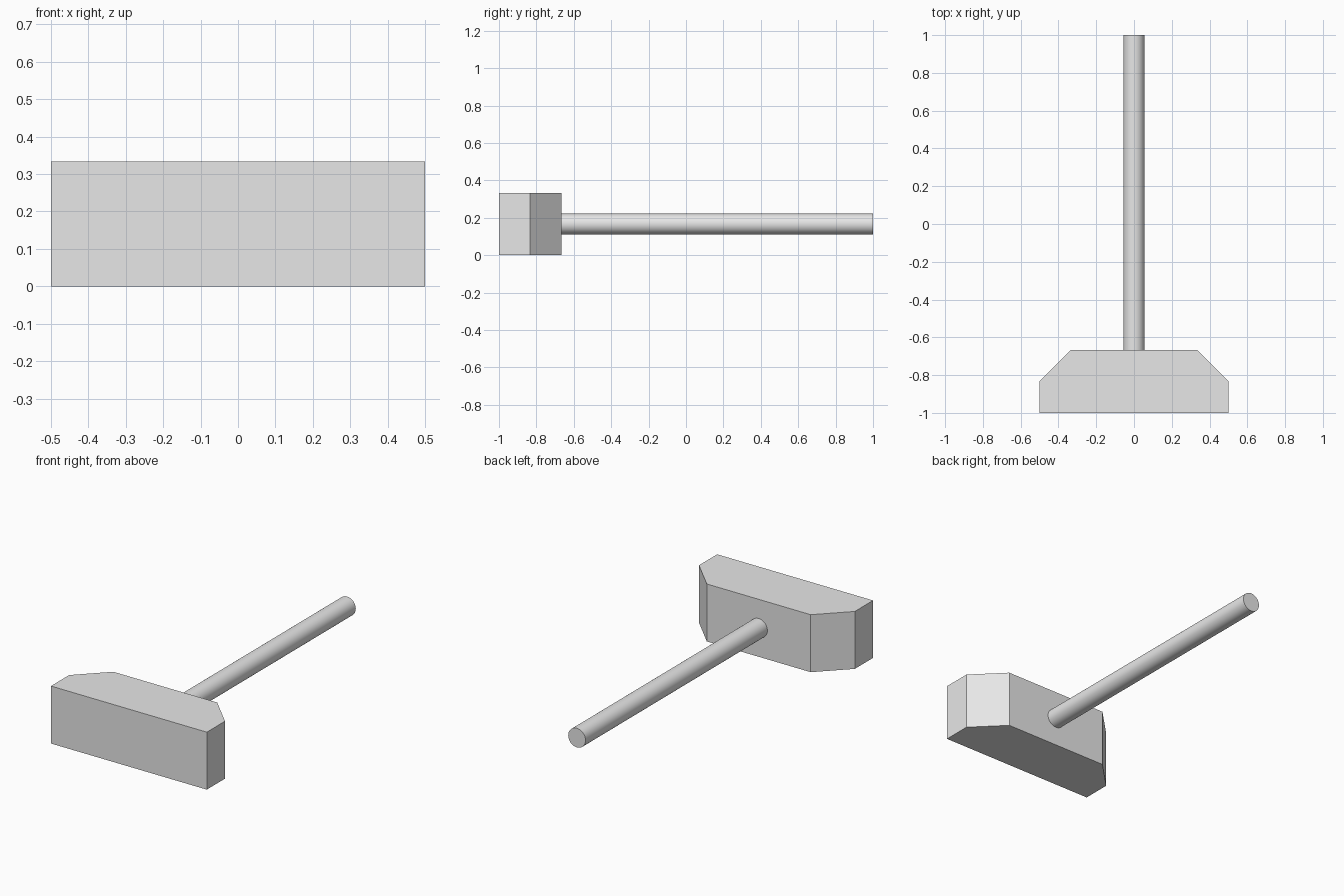
import bpy
import bmesh
import math

cube = bpy.data.objects.get("Cube")
if cube:
    bpy.data.objects.remove(cube, do_unlink=True)

# Single plain grey
grey = bpy.data.materials.new("plain grey")
grey.use_nodes = True
colour = (0.8, 0.8, 0.8, 1)
grey.diffuse_color = colour
for node in grey.node_tree.nodes:
    if node.type == "BSDF_PRINCIPLED":
        node.inputs["Base Color"].default_value = colour

HEIGHT = 1 / 3

# Head: half profile mirrored across x, extruded upwards
half = [(0.5, -1), (0.5, -5 / 6), (1 / 3, -2 / 3)]
profile = half + [(-x, y) for x, y in reversed(half)]
bm = bmesh.new()
base = bm.faces.new([bm.verts.new((x, y, 0)) for x, y in profile])
extruded = bmesh.ops.extrude_face_region(bm, geom=[base])["geom"]
top = [v for v in extruded if isinstance(v, bmesh.types.BMVert)]
bmesh.ops.translate(bm, verts=top, vec=(0, 0, HEIGHT))
bmesh.ops.recalc_face_normals(bm, faces=bm.faces)
mesh = bpy.data.meshes.new("head")
bm.to_mesh(mesh)
bm.free()
mesh.materials.append(grey)
head = bpy.data.objects.new("head", mesh)
bpy.context.collection.objects.link(head)

# Handle: round bar from just inside the head to the back end
start, end = -0.68, 1.0
bpy.ops.mesh.primitive_cylinder_add(
    vertices=32, radius=HEIGHT / 6, depth=end - start,
    location=(0, (start + end) / 2, HEIGHT / 2), rotation=(math.pi / 2, 0, 0))
handle = bpy.context.object
handle.name = "handle"
handle.data.materials.append(grey)
bpy.ops.object.shade_smooth_by_angle(angle=math.radians(30))
